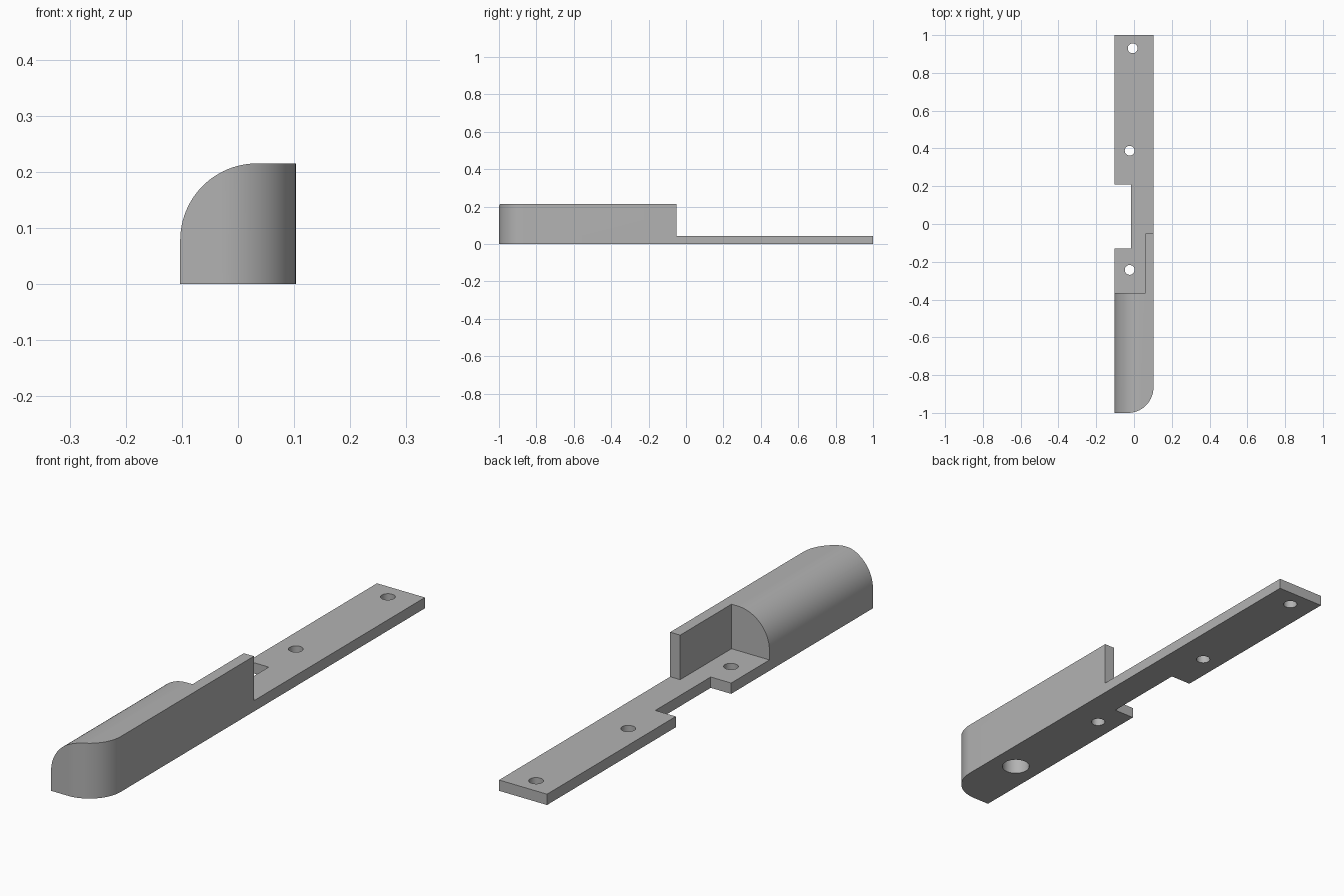
import bpy, bmesh, math
from mathutils import Vector

old = bpy.data.objects.get("Cube")
if old:
    bpy.data.objects.remove(old, do_unlink=True)

HALF_W, HEIGHT, PLATE = 0.103, 0.215, 0.042

grey = bpy.data.materials.new("plain_grey")
grey.use_nodes = True
grey.diffuse_color = (0.45, 0.45, 0.45, 1)
grey.node_tree.nodes["Principled BSDF"].inputs["Base Color"].default_value = grey.diffuse_color


def prism(name, points, sweep):
    """Solid made by sweeping a flat outline along a vector."""
    bm = bmesh.new()
    face = bm.faces.new([bm.verts.new(p) for p in points])
    moved = bmesh.ops.extrude_face_region(bm, geom=[face])["geom"]
    bmesh.ops.translate(bm, vec=Vector(sweep),
                        verts=[v for v in moved if isinstance(v, bmesh.types.BMVert)])
    bmesh.ops.recalc_face_normals(bm, faces=bm.faces)
    mesh = bpy.data.meshes.new(name)
    bm.to_mesh(mesh)
    bm.free()
    mesh.materials.append(grey)
    obj = bpy.data.objects.new(name, mesh)
    bpy.context.collection.objects.link(obj)
    return obj


def arc(cx, cy, r, start, end, n=24):
    angles = [math.radians(start + (end - start) * i / n) for i in range(n + 1)]
    return [(cx + r * math.cos(a), cy + r * math.sin(a)) for a in angles]


def upright(name, outline, z0, z1):
    return prism(name, [(x, y, z0) for x, y in outline], (0, 0, z1 - z0))


def combine(target, tool, operation):
    mod = target.modifiers.new(operation.lower(), "BOOLEAN")
    mod.operation, mod.solver, mod.object = operation, "EXACT", tool
    bpy.context.view_layer.objects.active = target
    bpy.ops.object.modifier_apply(modifier=mod.name)
    bpy.data.objects.remove(tool, do_unlink=True)


# Full length bar with one rounded upper edge
r = 0.137
section = [(-HALF_W, 0), (HALF_W, 0), (HALF_W, HEIGHT)]
section += arc(-HALF_W + r, HEIGHT - r, r, 90, 180)
bracket = prism("mounting_bracket", [(x, -1, z) for x, z in section], (0, 2, 0))

# Plan outline: rounded front corner and side notch
r = 0.135
plan = [(-HALF_W, -1)] + arc(HALF_W - r, -1 + r, r, -90, 0)
plan += [(HALF_W, 1.1), (-HALF_W - 0.1, 1.1), (-HALF_W - 0.1, 0.21), (-0.015, 0.21),
         (-0.015, -0.13), (-HALF_W - 0.1, -0.13), (-HALF_W - 0.1, -1)]
plan = [(x + 0.0, y) for x, y in plan]
combine(bracket, upright("plan_cutter", plan, -0.1, 0.4), "INTERSECT")

# Space above the thin plate, leaving the side wall
space = [(-0.3, -0.365), (0.06, -0.365), (0.06, -0.05), (0.3, -0.05), (0.3, 1.2), (-0.3, 1.2)]
combine(bracket, upright("space_cutter", space, PLATE, 0.4), "DIFFERENCE")

# Screw holes through the plate, and a blind socket under the block
for x, y, radius, top in [(-0.007, 0.93, 0.026, 0.1), (-0.023, 0.388, 0.026, 0.1),
                          (-0.023, -0.243, 0.026, 0.1), (0, -0.71, 0.052, 0.15)]:
    ring = arc(x, y, radius, 0, 360, 40)[:-1]
    combine(bracket, upright("hole_cutter", ring, -0.1, top), "DIFFERENCE")

bpy.ops.object.select_all(action="DESELECT")
bracket.select_set(True)
bpy.context.view_layer.objects.active = bracket
bpy.ops.object.shade_smooth_by_angle(angle=math.radians(30))
